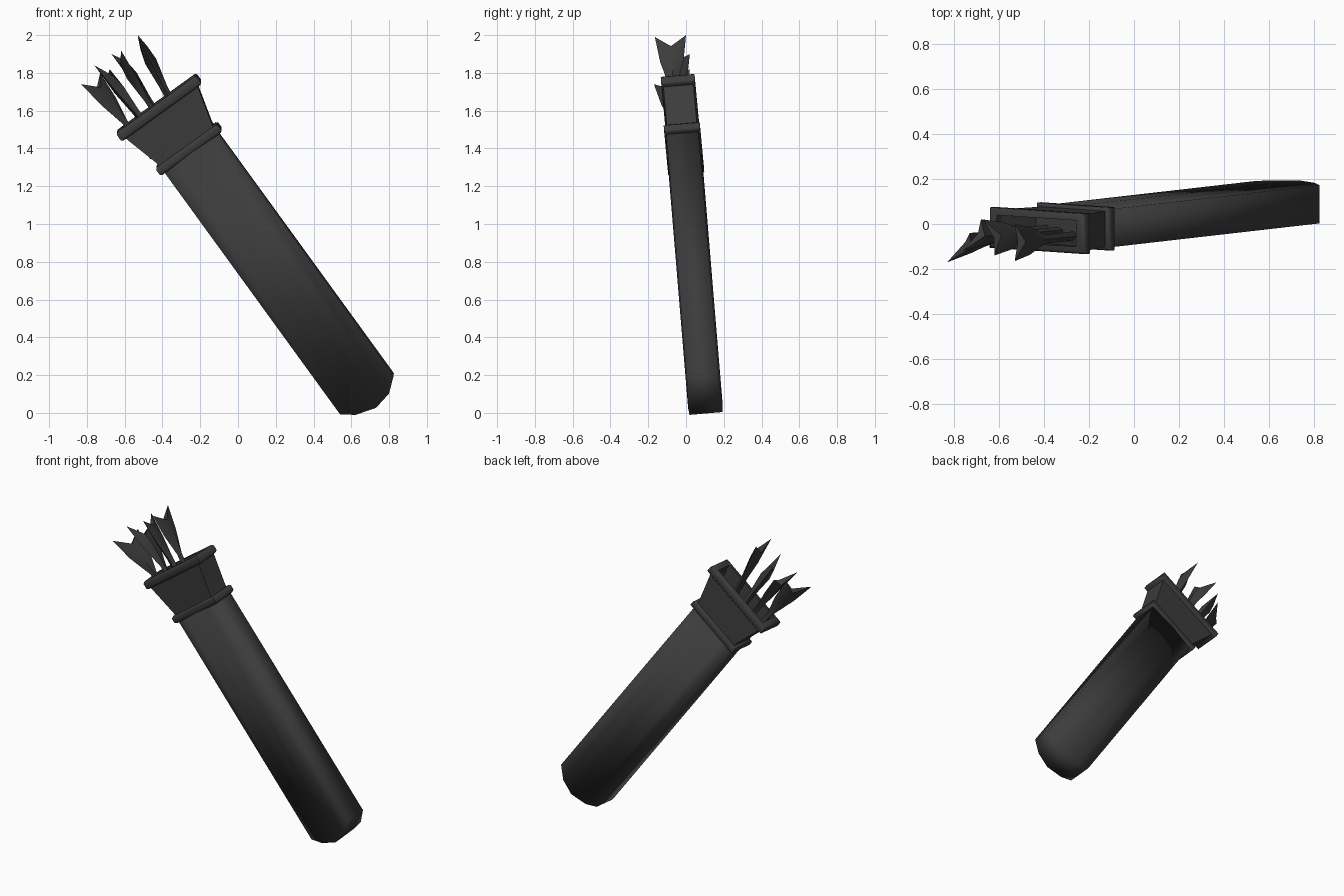
import bpy, bmesh, math
from mathutils import Vector, Matrix

if "Cube" in bpy.data.objects:
    bpy.data.objects.remove(bpy.data.objects["Cube"])

mat = bpy.data.materials.new("charcoal")
mat.diffuse_color = (0.045, 0.045, 0.045, 1)
mat.use_nodes = True
mat.node_tree.nodes["Principled BSDF"].inputs["Base Color"].default_value = mat.diffuse_color

# Tilted frame of the quiver: u = width, v = depth, w = along the axis
w = Vector((-0.586, -0.067, 0.807)).normalized()
u = Vector((0.807, -0.055, 0.588))
u = (u - w * u.dot(w)).normalized()
v = w.cross(u)
FRAME = Matrix.Translation((0.495, 0.0755, 0.36)) @ Matrix((u, v, w)).transposed().to_4x4()


def make(name, bm, matrix=FRAME, angle=180):
    bm.transform(matrix)
    bmesh.ops.recalc_face_normals(bm, faces=bm.faces)
    me = bpy.data.meshes.new(name)
    bm.to_mesh(me)
    bm.free()
    ob = bpy.data.objects.new(name, me)
    bpy.context.collection.objects.link(ob)
    me.materials.append(mat)
    bpy.ops.object.select_all(action='DESELECT')
    ob.select_set(True)
    bpy.context.view_layer.objects.active = ob
    bpy.ops.object.shade_smooth_by_angle(angle=math.radians(angle))
    return ob


def loft(bm, loops, cap_start=True, cap_end=True):
    rings = [[bm.verts.new(p) for p in lp] for lp in loops]
    n = len(rings[0])
    for a, b in zip(rings, rings[1:]):
        for i in range(n):
            bm.faces.new((a[i], a[(i + 1) % n], b[(i + 1) % n], b[i]))
    if cap_start:
        bm.faces.new(rings[0])
    if cap_end:
        bm.faces.new(rings[-1])


def rect(a, b, s):
    return [(-a, -b, s), (a, -b, s), (a, b, s), (-a, b, s)]


# Long body with a rounded lower end, slightly domed front and back
bm = bmesh.new()
profile = [(-0.175, -0.32, 0.085), (-0.11, -0.37, 0.088), (0, -0.403, 0.092),
           (0.1, -0.382, 0.088), (0.175, -0.32, 0.085)]
loops = []
for a, s, d in profile:
    loops.append([(a, -d, s), (a, -d, 1.28), (a, d, 1.28), (a, d, s)])
loft(bm, loops)
make("quiver_body", bm)

# Flared mouth, open at the top with an inner floor
bm = bmesh.new()
loft(bm, [rect(0.175, 0.080, 1.27), rect(0.180, 0.080, 1.33), rect(0.240, 0.080, 1.55),
          rect(0.215, 0.062, 1.55), rect(0.165, 0.062, 1.36)])
make("quiver_mouth", bm, angle=50)


# Raised bands, each a rectangular frame with softened edges
def band(name, a, b, s0, s1, wall):
    bm = bmesh.new()
    e = 0.01
    ia, ib = a - wall, b - wall * 0.7
    loops = [rect(ia, ib, s0), rect(a - e, b - e, s0), rect(a, b, s0 + e),
             rect(a, b, s1 - e), rect(a - e, b - e, s1), rect(ia, ib, s1), rect(ia, ib, s0)]
    loft(bm, loops, False, False)
    bmesh.ops.remove_doubles(bm, verts=bm.verts, dist=1e-5)
    make(name, bm, angle=50)


band("lower_band", 0.202, 0.096, 1.262, 1.312, 0.05)
band("upper_rim", 0.262, 0.090, 1.530, 1.585, 0.045)


# Arrow: slim shaft that flares into a notched swallow-tail fletching
def arrow(name, base, tip_a, tip_b):
    base, tip_a, tip_b = Vector(base), Vector(tip_a), Vector(tip_b)
    end = (tip_a + tip_b) / 2
    axis = (end - base).normalized()
    side = (tip_b - tip_a) / 2
    half = side.length
    thick = axis.cross(side).normalized()
    length = (end - base).length

    def ring(back, wide, deep, notch=0):
        p = base + axis * (length - back)
        c = p - axis * notch
        sd = side / half * wide
        return [p - sd, c - thick * deep, p + sd, c + thick * deep]

    bm = bmesh.new()
    loft(bm, [ring(length, 0.02, 0.02), ring(0.30, 0.02, 0.02),
              ring(0.15, half * 0.75, 0.032), ring(0, half, 0.02, 0.07)])
    make(name, bm, Matrix(), 40)


arrow("arrow_1", (-0.45, -0.02, 1.35), (-0.83, -0.17, 1.74), (-0.73, -0.04, 1.80))
arrow("arrow_2", (-0.38, -0.02, 1.38), (-0.76, -0.12, 1.84), (-0.68, 0.02, 1.82))
arrow("arrow_3", (-0.30, -0.03, 1.39), (-0.62, -0.14, 1.92), (-0.67, 0.02, 1.90))
arrow("arrow_4", (-0.24, -0.05, 1.42), (-0.53, -0.165, 1.99), (-0.53, 0.0, 2.0))
